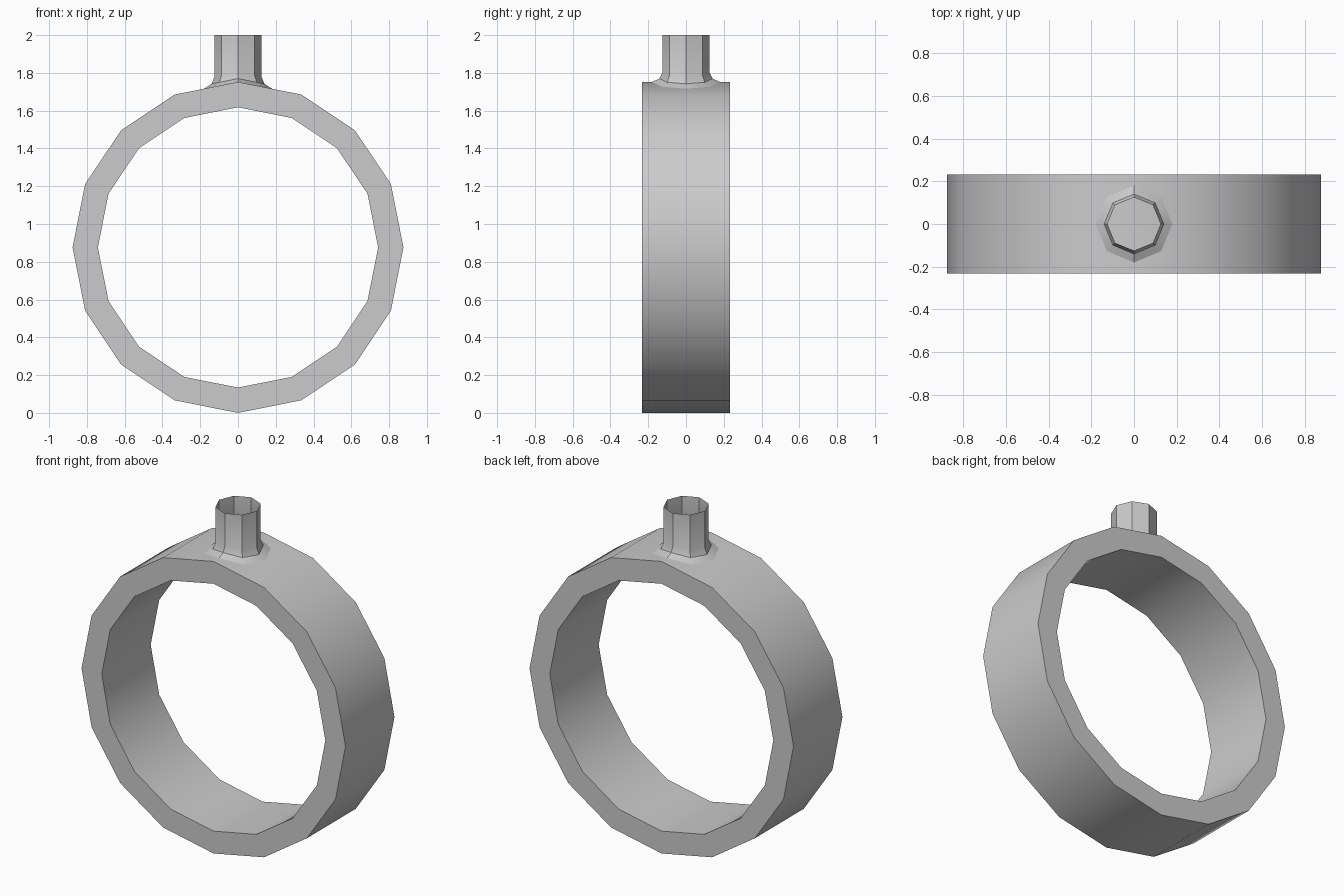
import bpy, bmesh
from math import cos, sin, pi

cube = bpy.data.objects.get("Cube")
if cube:
    bpy.data.objects.remove(cube, do_unlink=True)

OUTER, INNER, HALF_WIDTH = 0.876, 0.742, 0.232

grey = bpy.data.materials.new("plain grey")
grey.use_nodes = True
grey.diffuse_color = (0.6, 0.6, 0.6, 1)
grey.node_tree.nodes["Principled BSDF"].inputs["Base Color"].default_value = grey.diffuse_color


def bridge(bm, a, b):
    """Join two equal loops of vertices with quads."""
    n = len(a)
    for i in range(n):
        j = (i + 1) % n
        bm.faces.new((a[i], a[j], b[j], b[i]))


def finish(bm, name):
    bmesh.ops.recalc_face_normals(bm, faces=bm.faces)
    mesh = bpy.data.meshes.new(name)
    bm.to_mesh(mesh)
    bm.free()
    mesh.materials.append(grey)
    obj = bpy.data.objects.new(name, mesh)
    bpy.context.collection.objects.link(obj)
    bpy.ops.object.select_all(action='DESELECT')
    obj.select_set(True)
    bpy.context.view_layer.objects.active = obj
    bpy.ops.object.shade_smooth_by_angle(angle=pi / 6)
    return obj


# Sixteen-sided band standing on its edge
bm = bmesh.new()
section = [(OUTER, -HALF_WIDTH), (OUTER, HALF_WIDTH), (INNER, HALF_WIDTH), (INNER, -HALF_WIDTH)]
loops = [[bm.verts.new((r * cos(k * pi / 8), y, OUTER + r * sin(k * pi / 8))) for k in range(16)]
         for r, y in section]
for i in range(4):
    bridge(bm, loops[i], loops[(i + 1) % 4])
finish(bm, "band")


# Open eight-sided stem with a flared foot that follows the band's ridge
def band_height(x):
    return 2 * OUTER - abs(x) * (1 - cos(pi / 8)) / sin(pi / 8)


bm = bmesh.new()
rows = []
for r, lift in ((0.18, 0), (0.14, 0.018), (0.125, 0.05), (0.125, None)):
    row = []
    for k in range(8):
        x, y = r * cos(k * pi / 4), r * sin(k * pi / 4)
        row.append(bm.verts.new((x, y, 2 if lift is None else band_height(x) + lift)))
    rows.append(row)
for low, high in zip(rows, rows[1:]):
    bridge(bm, low, high)
stem = finish(bm, "stem")

# Outward normals on the open stem
bm = bmesh.new()
bm.from_mesh(stem.data)
wall = max(bm.faces, key=lambda f: f.calc_center_median().z)
if wall.normal.dot(wall.calc_center_median() * 1) < 0 and wall.normal.xy.dot(wall.calc_center_median().xy) < 0:
    bmesh.ops.reverse_faces(bm, faces=bm.faces)
    bm.to_mesh(stem.data)
bm.free()
